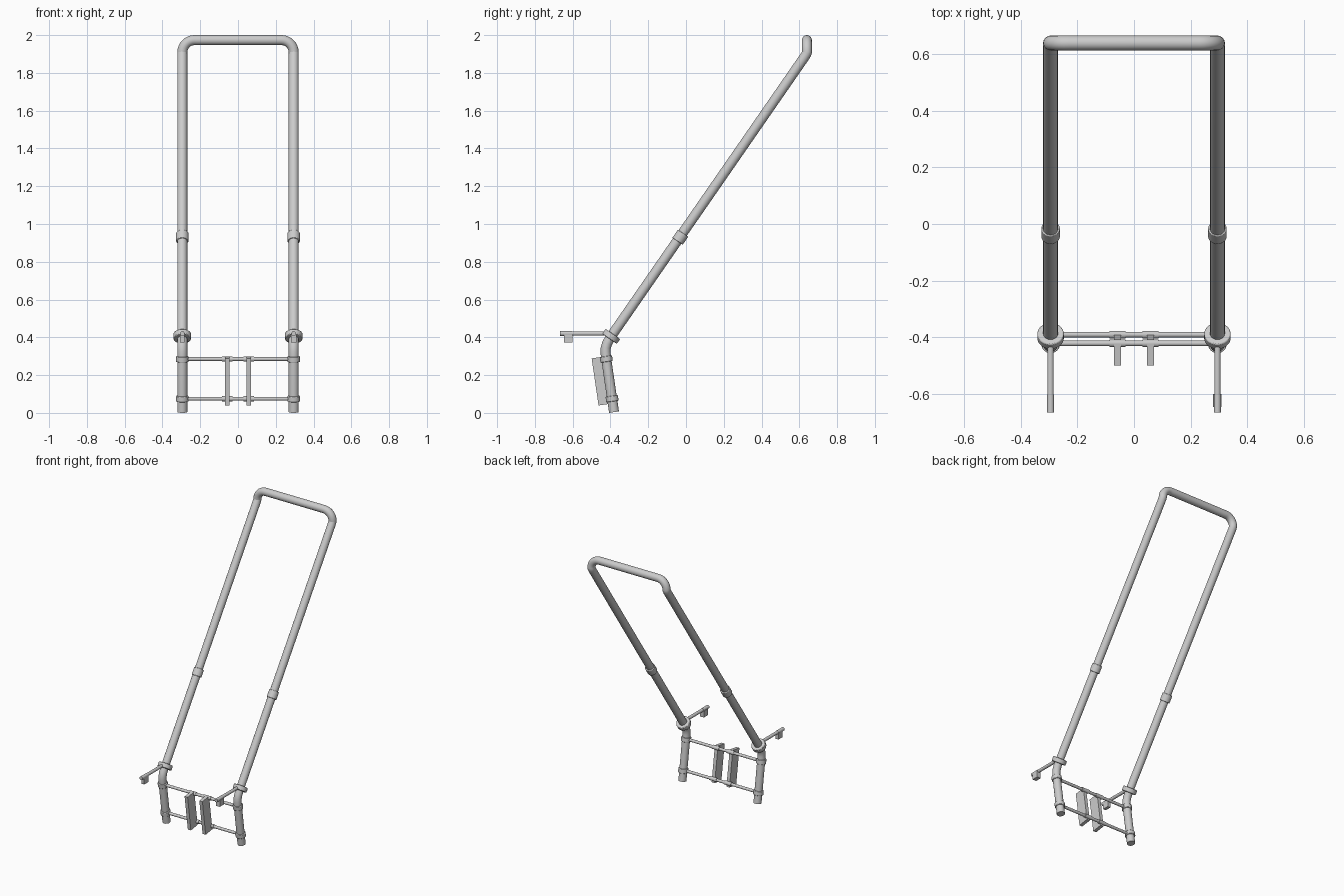
import bpy, math
from mathutils import Vector

if "Cube" in bpy.data.objects:
    bpy.data.objects.remove(bpy.data.objects["Cube"])

X = 0.295                                        # half spacing of the rails
R = 0.0265                                       # rail tube radius
LEAN = Vector((0, -0.145, 0.989)).normalized()   # direction of lower legs
RISE = Vector((0, 0.569, 0.822)).normalized()    # direction of long rails
OUT = Vector((0, -0.989, -0.145)).normalized()   # forward, square to the legs
FOOT = Vector((0, -0.381, 0.004))


def leg_point(z, x=0.0):
    p = FOOT + LEAN * ((z - FOOT.z) / LEAN.z)
    return Vector((x, p.y, p.z))


def smooth(ob):
    bpy.ops.object.select_all(action='DESELECT')
    ob.select_set(True)
    bpy.context.view_layer.objects.active = ob
    bpy.ops.object.shade_smooth_by_angle(angle=math.radians(35))


def tube(name, pts, r):
    cu = bpy.data.curves.new(name, 'CURVE')
    cu.dimensions = '3D'
    cu.bevel_depth = r
    cu.bevel_resolution = 6
    cu.use_fill_caps = True
    sp = cu.splines.new('POLY')
    sp.points.add(len(pts) - 1)
    for p, co in zip(sp.points, pts):
        p.co = (*co, 1)
    ob = bpy.data.objects.new(name, cu)
    bpy.context.collection.objects.link(ob)
    bpy.ops.object.select_all(action='DESELECT')
    ob.select_set(True)
    bpy.context.view_layer.objects.active = ob
    bpy.ops.object.convert(target='MESH')
    smooth(bpy.context.object)


def cyl(name, centre, axis, length, r, bevel=0.0):
    bpy.ops.mesh.primitive_cylinder_add(vertices=32, radius=r, depth=length, location=centre)
    ob = bpy.context.object
    ob.name = name
    ob.rotation_euler = Vector(axis).to_track_quat('Z', 'Y').to_euler()
    if bevel:
        m = ob.modifiers.new('edge', 'BEVEL')
        m.width, m.segments = bevel, 2
    smooth(ob)


def box(name, centre, size, rot_x=0.0):
    bpy.ops.mesh.primitive_cube_add(size=1, location=centre, rotation=(rot_x, 0, 0))
    ob = bpy.context.object
    ob.name = name
    ob.scale = size


# Main frame: one continuous bent tube, leg to rail to top loop and back
half = [leg_point(0.004, X), leg_point(0.30, X)]
half += [Vector((X, y, z)) for y, z in
         ((-0.426, 0.325), (-0.425, 0.345), (-0.418, 0.367), (-0.400, 0.400),
          (0.628, 1.885), (0.637, 1.90), (0.640, 1.908))]
CR = 0.065
for i in range(9):
    a = math.pi / 2 * i / 8
    half.append(Vector((X - CR + CR * math.cos(a), 0.640, 1.9735 - CR + CR * math.sin(a) + 0.0005 * (i == 0))))
tube("main_frame", half + [Vector((-p.x, p.y, p.z)) for p in reversed(half)], R)

# Fittings on each side
for s, tag in ((-1, "left"), (1, "right")):
    x = s * X
    cyl(f"rail_coupling_{tag}", (x, -0.030, 0.930), RISE, 0.052, 0.033, 0.003)
    cyl(f"pivot_ring_{tag}", (x, -0.396, 0.405), RISE, 0.032, 0.047, 0.004)
    for z, lvl in ((0.075, "lower"), (0.285, "upper")):
        cyl(f"{lvl}_leg_collar_{tag}", leg_point(z, x), LEAN, 0.030, 0.033, 0.003)
    # Forward arm with a peg below its tip
    cyl(f"arm_{tag}", (x, -0.53, 0.420), (0, 1, 0), 0.26, 0.011)
    cyl(f"arm_tip_{tag}", (x, -0.635, 0.420), (0, 1, 0), 0.064, 0.0125)
    box(f"arm_peg_{tag}", (x, -0.624, 0.394), (0.030 if s > 0 else 0.022, 0.046, 0.044))

# Cross bars between the legs
for z, lvl in ((0.075, "lower"), (0.285, "upper")):
    cyl(f"{lvl}_cross_bar", leg_point(z), (1, 0, 0), 2 * X, 0.010)
    for s, tag in ((-1, "left"), (1, "right")):
        cyl(f"{lvl}_plate_sleeve_{tag}", leg_point(z, s * 0.058), (1, 0, 0), 0.056, 0.0135)

# Upright plates mounted on the cross bars
for s, tag in ((-1, "left"), (1, "right")):
    box(f"plate_{tag}", leg_point(0.175, s * 0.058) + OUT * 0.038,
        (0.024, 0.076, 0.252), math.atan2(0.145, 0.989))
